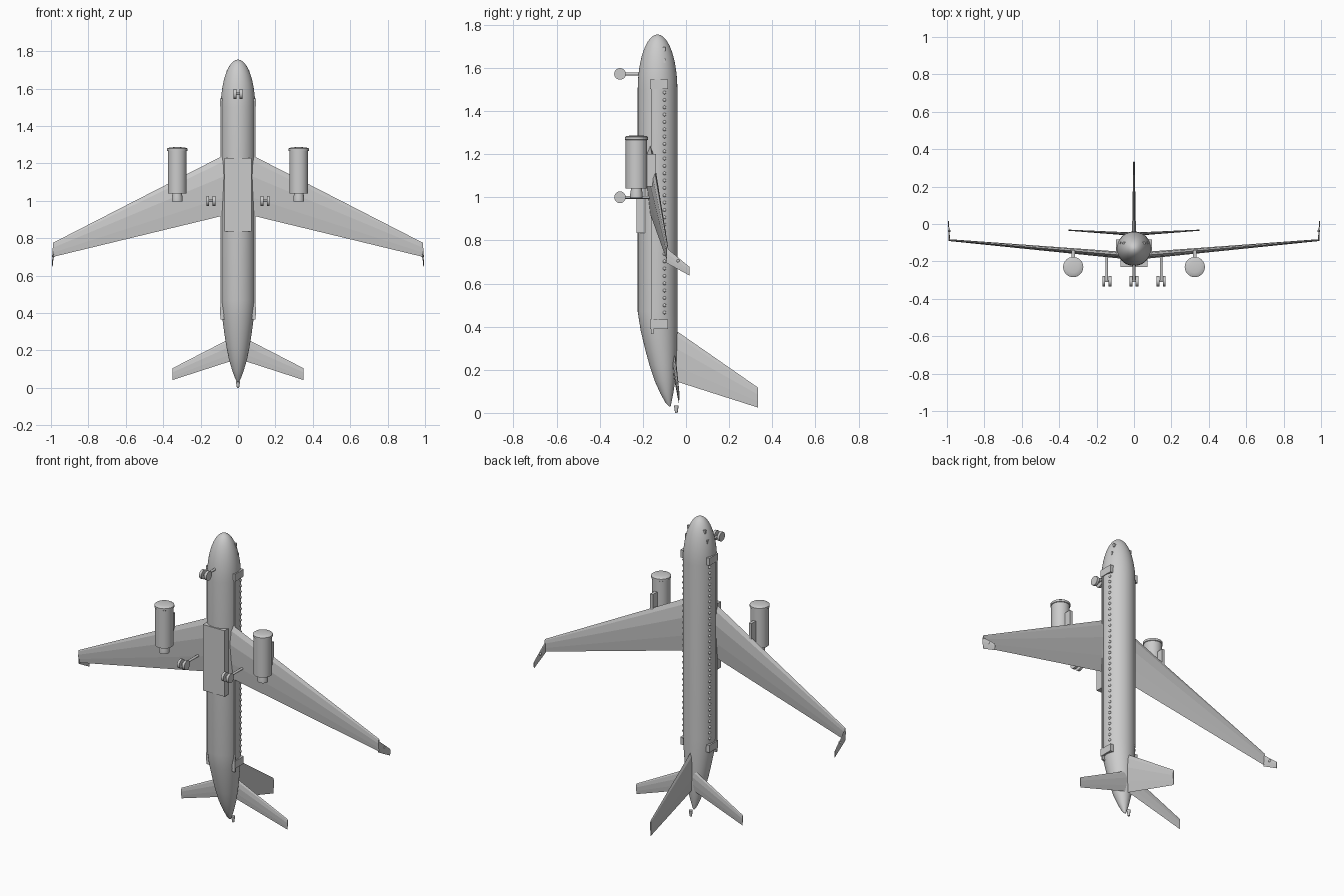
import bpy
import bmesh
import math
from mathutils import Vector

cube = bpy.data.objects.get("Cube")
if cube:
    bpy.data.objects.remove(cube, do_unlink=True)

grey = bpy.data.materials.new("plain grey")
grey.use_nodes = True
COLOR = (0.6, 0.6, 0.6, 1)
grey.diffuse_color = COLOR
grey.node_tree.nodes["Principled BSDF"].inputs["Base Color"].default_value = COLOR

AXIS_Y = -0.132   # fuselage centre line
RADIUS = 0.092


def finish(name, bm, smooth):
    bmesh.ops.recalc_face_normals(bm, faces=bm.faces)
    mesh = bpy.data.meshes.new(name)
    bm.to_mesh(mesh)
    bm.free()
    mesh.materials.append(grey)
    if smooth:
        for p in mesh.polygons:
            p.use_smooth = True
        mesh.set_sharp_from_angle(angle=math.radians(35))
    obj = bpy.data.objects.new(name, mesh)
    bpy.context.collection.objects.link(obj)
    return obj


def loft(name, rings, smooth=False):
    """Skin a list of equal-length point rings and cap both ends."""
    bm = bmesh.new()
    rows = [[bm.verts.new(p) for p in ring] for ring in rings]
    n = len(rows[0])
    for a, b in zip(rows, rows[1:]):
        for i in range(n):
            j = (i + 1) % n
            bm.faces.new((a[i], a[j], b[j], b[i]))
    bm.faces.new(rows[0])
    bm.faces.new(rows[-1])
    return finish(name, bm, smooth)


def tube(name, x, stations, sides=32):
    """Body of round sections along z: (z, centre y, radius)."""
    turn = [2 * math.pi * i / sides for i in range(sides)]
    return loft(name, [[(x + r * math.cos(t), y + r * math.sin(t), z) for t in turn]
                       for z, y, r in stations], True)


def box(name, xs, ys, zs):
    return loft(name, [[(x, ys[0], zs[0]), (x, ys[1], zs[0]),
                        (x, ys[1], zs[1]), (x, ys[0], zs[1])] for x in xs])


def rod(name, start, end, radius, sides=20):
    a, b = Vector(start), Vector(end)
    turn = (b - a).to_track_quat('Z', 'Y')
    ring = [turn @ Vector((radius * math.cos(t), radius * math.sin(t), 0))
            for t in (2 * math.pi * i / sides for i in range(sides))]
    return loft(name, [[p + a for p in ring], [p + b for p in ring]], True)


def ball(bm, centre, radius):
    made = bmesh.ops.create_uvsphere(bm, u_segments=10, v_segments=6, radius=radius)
    bmesh.ops.translate(bm, verts=made["verts"], vec=centre)


# Faceted wing section: chord fraction, thickness fraction
UPPER = [(0, 0), (0.1, 0.65), (0.35, 1), (0.7, 0.6), (1, 0)]
SECTION = UPPER + [(c, -t) for c, t in UPPER[-2:0:-1]]


def wing(name, stations, across):
    """Stations: (x, y, leading z, trailing z, half thickness)."""
    across = Vector(across)
    return loft(name, [[Vector((x, y, lead + (trail - lead) * c)) + across * (t * half)
                        for c, t in SECTION]
                       for x, y, lead, trail, half in stations])


# Fuselage with tapered tail and rounded nose
body = [(0.03, -0.075, 0.004), (0.045, -0.081, 0.013), (0.09, -0.089, 0.03),
        (0.15, -0.098, 0.048), (0.22, -0.107, 0.062), (0.29, -0.115, 0.073),
        (0.38, -0.125, 0.085), (0.47, AXIS_Y, RADIUS)]
for i in range(13):
    a = math.radians(89 * i / 12)
    body.append((1.5 + 0.255 * math.sin(a), AXIS_Y, RADIUS * math.cos(a)))
tube("fuselage", 0, body, 40)
tube("tail_exhaust", 0, [(0, -0.045, 0.006), (0.035, -0.045, 0.011)], 12)
box("belly_fairing", (-0.071, 0.071), (-0.229, -0.15), (0.835, 1.228))

# Fin
wing("tail_fin", [(0, -0.08, 0.405, 0.157, 0.011), (0, 0.333, 0.118, 0.025, 0.004)], (1, 0, 0))


def wheels(name, x, z, top):
    rod(name + "_strut", (x, top, z), (x, -0.305, z), 0.007, 12)
    rod(name + "_axle", (x - 0.012, -0.305, z), (x + 0.012, -0.305, z), 0.006, 12)
    for label, s in (("left", 1), ("right", -1)):
        rod(name + "_wheel_" + label, (x + s * 0.009, -0.306, z),
            (x + s * 0.024, -0.306, z), 0.027)


wheels("nose_gear", 0, 1.572, -0.2)

for side, s in (("left", 1), ("right", -1)):
    # Wings and tailplane
    wing(side + "_wing", [(s * 0.04, -0.169, 1.262, 0.93, 0.019),
                          (s * 0.99, -0.086, 0.775, 0.70, 0.005)], (0, 1, 0))
    wing(side + "_winglet", [(s * 0.987, -0.09, 0.765, 0.695, 0.004),
                             (s * 0.992, 0.016, 0.677, 0.637, 0.002)], (1, 0, 0))
    wing(side + "_tailplane", [(s * 0.01, -0.054, 0.28, 0.152, 0.009),
                               (s * 0.35, -0.033, 0.105, 0.042, 0.003)], (0, 1, 0))
    bm = bmesh.new()
    ball(bm, (s * 0.988, -0.037, 0.705), 0.008)
    finish(side + "_wingtip_light", bm, True)

    # Engine
    ex, ey = s * 0.325, -0.23
    tube(side + "_nacelle", ex, [(z, ey, r) for z, r in (
        (1.04, 0.05), (1.265, 0.05), (1.267, 0.054), (1.279, 0.054),
        (1.283, 0.048), (1.286, 0.03), (1.287, 0.008))])
    tube(side + "_engine_nozzle", ex, [(0.997, ey, 0.029), (1.015, ey, 0.029),
                                       (1.045, ey, 0.024)], 24)
    box(side + "_pylon", (ex - 0.009, ex + 0.009), (-0.19, -0.14), (1.05, 1.2))

    wheels(side + "_main_gear", s * 0.145, 1.0, -0.165)

    # Side strip and cabin doors
    box(side + "_side_strip", (s * 0.07, s * 0.0935), (-0.163, -0.151), (0.365, 1.51))
    for label, z in (("front", 1.525), ("rear", 0.41)):
        box(f"{side}_{label}_door", (s * 0.07, s * 0.096),
            (-0.166, -0.083), (z - 0.022, z + 0.022))

    # Cabin windows and cockpit windows
    bm = bmesh.new()
    for i in range(31):
        ball(bm, (s * 0.086, -0.1, 0.465 + i * 0.034), 0.008)
    finish(side + "_cabin_windows", bm, True)
    for label, x, z in (("side", 0.071, 1.633), ("front", 0.058, 1.688)):
        box(f"{side}_cockpit_{label}_window", (s * (x - 0.012), s * (x + 0.004)),
            (-0.108, -0.096), (z - 0.01, z + 0.01))
